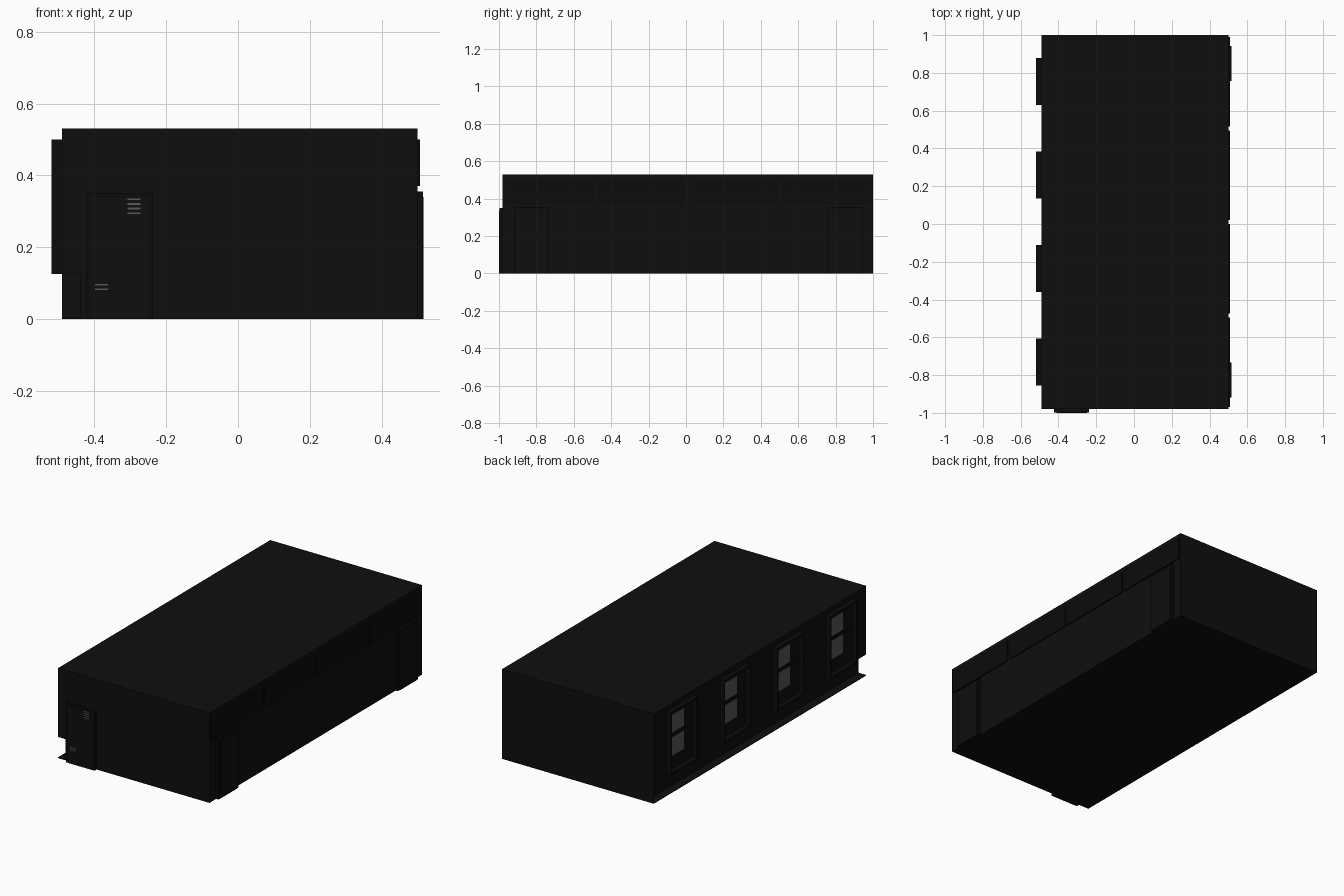
import bpy
import bmesh

cube = bpy.data.objects.get("Cube")
if cube:
    bpy.data.objects.remove(cube)


def material(name, color):
    m = bpy.data.materials.new(name)
    m.use_nodes = True
    m.diffuse_color = (*color, 1)
    m.node_tree.nodes["Principled BSDF"].inputs["Base Color"].default_value = (*color, 1)
    return m


BLACK = material("near black", (0.0045, 0.0045, 0.0045))
TRIM = material("black trim", (0.0035, 0.0035, 0.0035))
GLASS = material("grey glass", (0.09, 0.1, 0.097))


def finish(name, bm, mat):
    bmesh.ops.recalc_face_normals(bm, faces=bm.faces)
    mesh = bpy.data.meshes.new(name)
    bm.to_mesh(mesh)
    bm.free()
    mesh.materials.append(mat)
    ob = bpy.data.objects.new(name, mesh)
    bpy.context.collection.objects.link(ob)
    return ob


def box(name, xs, ys, zs, mat):
    """Box between the given limits on each axis."""
    bm = bmesh.new()
    bmesh.ops.create_cube(bm, size=1)
    for v in bm.verts:
        v.co = [lim[0] if c < 0 else lim[1] for c, lim in zip(v.co, (xs, ys, zs))]
    return finish(name, bm, mat)


# Hall body: cross-section with a recess low on the window side
LEFT, RIGHT, FRONT, BACK, TOP = -0.49, 0.5, -0.98, 1.0, 0.53
SILL = 0.125
profile = [(-0.44, 0), (RIGHT, 0), (RIGHT, TOP), (LEFT, TOP), (LEFT, SILL), (-0.44, SILL)]
bm = bmesh.new()
section = bm.faces.new([bm.verts.new((x, FRONT, z)) for x, z in profile])
ext = bmesh.ops.extrude_face_region(bm, geom=[section])
for v in ext["geom"]:
    if isinstance(v, bmesh.types.BMVert):
        v.co.y = BACK - 0.004
finish("hall_walls", bm, BLACK)
box("floor", (LEFT, RIGHT), (FRONT, BACK), (0, 0.004), BLACK)
box("back_wall", (LEFT, RIGHT), (BACK - 0.004, BACK), (0, TOP), BLACK)

# Four window bays, each a frame around two panes
for i in range(4):
    c = 0.755 - i * 0.495
    y0, y1 = c - 0.125, c + 0.125
    out = (-0.52, LEFT)
    n = i + 1
    for side, ys in (("near", (y1 - 0.008, y1)), ("far", (y0, y0 + 0.008))):
        box(f"bay_{side}_side_{n}", out, ys, (SILL, 0.5), TRIM)
    box(f"bay_top_{n}", out, (y0, y1), (0.49, 0.5), TRIM)
    box(f"bay_sill_{n}", out, (y0, y1), (SILL, SILL + 0.015), TRIM)
    for pane, zs in (("lower", (0.22, 0.335)), ("upper", (0.355, 0.46))):
        box(f"{pane}_pane_{n}", (-0.493, LEFT), (c - 0.03, c + 0.095), zs, GLASS)
    box(f"window_rail_{n}", (-0.5, LEFT), (y0, y1), (0.335, 0.355), TRIM)

    # High panels on the opposite wall
    box(f"high_panel_{n}", (RIGHT, 0.507), (c - 0.24, c + 0.235), (0.37, 0.5), TRIM)

# Doors on the long wall: frame and leaf
for n, c in enumerate((0.85, -0.825), 1):
    box(f"side_door_frame_{n}", (RIGHT, 0.515), (c - 0.093, c + 0.093), (0, 0.355), TRIM)
    box(f"side_door_leaf_{n}", (0.515, 0.517), (c - 0.078, c + 0.078), (0, 0.34), BLACK)

# Front door with small glints of glass
box("front_door_frame", (-0.423, -0.237), (-0.998, FRONT), (0, 0.35), TRIM)
box("front_door_leaf", (-0.41, -0.25), (-0.9995, -0.998), (0, 0.338), BLACK)
for name, x, z, count in (("upper_door_slat", -0.29, 0.292, 4), ("lower_door_slat", -0.38, 0.08, 2)):
    for i in range(count):
        h = z + i * 0.013
        box(f"{name}_{i + 1}", (x - 0.018, x + 0.018), (-1.0, -0.9995), (h, h + 0.005), GLASS)
